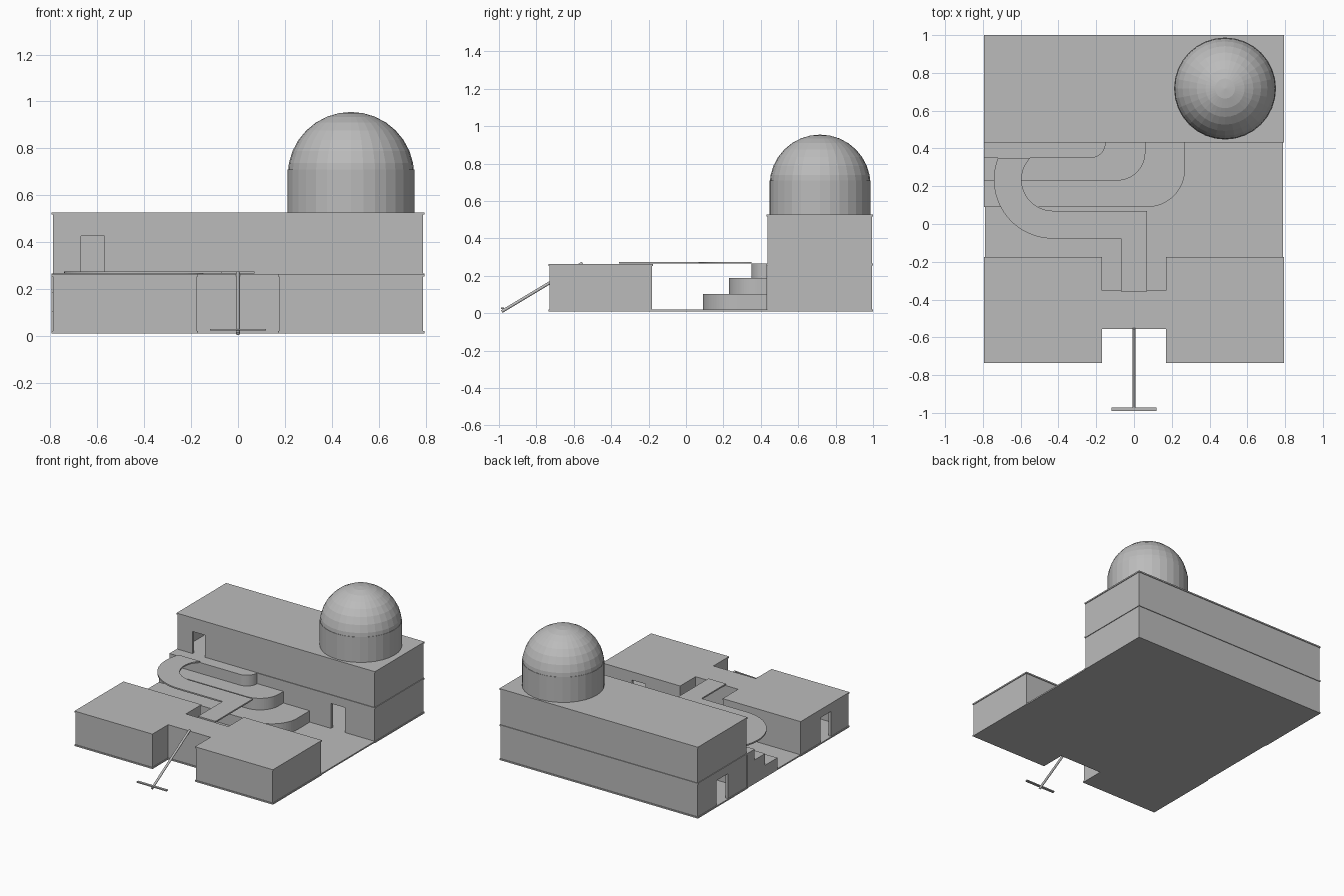
import bpy, bmesh, math
from mathutils import Vector

if "Cube" in bpy.data.objects:
    bpy.data.objects.remove(bpy.data.objects["Cube"])

stone = bpy.data.materials.new("plain grey")
stone.diffuse_color = (0.5, 0.5, 0.5, 1)
stone.use_nodes = True
stone.node_tree.nodes["Principled BSDF"].inputs["Base Color"].default_value = stone.diffuse_color


def finish(name, bm):
    bmesh.ops.recalc_face_normals(bm, faces=bm.faces)
    me = bpy.data.meshes.new(name)
    bm.to_mesh(me)
    bm.free()
    me.materials.append(stone)
    ob = bpy.data.objects.new(name, me)
    bpy.context.collection.objects.link(ob)
    return ob


def prism(name, pts, z0, z1):
    """Extrude a plan outline from z0 up to z1."""
    bm = bmesh.new()
    face = bm.faces.new([bm.verts.new((x, y, z0)) for x, y in pts])
    new = bmesh.ops.extrude_face_region(bm, geom=[face])["geom"]
    bmesh.ops.translate(bm, vec=(0, 0, z1 - z0),
                        verts=[v for v in new if isinstance(v, bmesh.types.BMVert)])
    return finish(name, bm)


def rect(x0, x1, y0, y1):
    return [(x0, y0), (x1, y0), (x1, y1), (x0, y1)]


def arc(cx, cy, r, a0, a1, n=16):
    return [(cx + r * math.cos(math.radians(a0 + (a1 - a0) * i / n)),
             cy + r * math.sin(math.radians(a0 + (a1 - a0) * i / n))) for i in range(n + 1)]


def cut(ob, cutter):
    cutter.hide_render = True
    cutter.hide_viewport = True
    mod = ob.modifiers.new("cut", "BOOLEAN")
    mod.operation = "DIFFERENCE"
    mod.solver = "EXACT"
    mod.object = cutter


def walls(name, outline, z0, z1, doors):
    """Hollow walls around an outline, with door openings."""
    ob = prism(name, outline(0), z0, z1)
    cut(ob, prism(name + "_room_cutter", outline(0.02), z0 - 0.05, z1 + 0.05))
    for i, (x0, x1, y0, y1, top) in enumerate(doors):
        cut(ob, prism(f"{name}_door_cutter_{i}", rect(x0, x1, y0, y1), z0 - 0.02, top))


def back_plan(t):
    return rect(-0.79 + t, 0.79 - t, 0.436 + t, 0.995 - t)


def front_plan(t):
    half = [(0.175 + t, -0.731 + t), (0.79 - t, -0.731 + t), (0.79 - t, -0.181 - t),
            (0.175 + t, -0.181 - t), (0.175 + t, -0.358 - t)]
    right = [(0.175 + t, -0.552 + t)] + half
    return right + [(-x, y) for x, y in reversed(right)]


LIP = -0.005

# Ground slabs
prism("back_floor", back_plan(LIP), 0.01, 0.02)
prism("front_floor", front_plan(LIP), 0.01, 0.02)
prism("courtyard_floor", [(-0.79, 0.431), (-0.79, -0.176), (-0.17, -0.176), (-0.17, -0.353),
                          (0.17, -0.353), (0.17, -0.176), (0.79, -0.176), (0.79, 0.431)],
      0.01, 0.02)

# Back building, two storeys
walls("lower_storey", back_plan, 0.02, 0.255,
      [(0.44, 0.55, 0.40, 0.48, 0.2), (-0.85, -0.75, 0.65, 0.78, 0.2)])
prism("upper_floor", back_plan(LIP), 0.255, 0.265)
walls("upper_storey", back_plan, 0.265, 0.517, [(-0.67, -0.57, 0.40, 0.48, 0.425)])
prism("back_roof", back_plan(LIP), 0.517, 0.527)

# Front building
walls("front_building", front_plan, 0.02, 0.253,
      [(0.45, 0.56, -0.22, -0.15, 0.2), (-0.85, -0.75, -0.53, -0.41, 0.2)])
prism("front_roof", front_plan(LIP), 0.253, 0.263)

# Stepped terraces with one rounded corner each
for i, (x1, y0, r, top) in enumerate([(0.27, 0.09, 0.2, 0.103),
                                      (0.06, 0.23, 0.15, 0.187),
                                      (-0.15, 0.35, 0.08, 0.265)]):
    prism(f"terrace_{i + 1}",
          [(-0.795, 0.434), (-0.795, y0)] + arc(x1 - r, y0 + r, r, -90, 0) + [(x1, 0.434)],
          0.02, top)

# Curved walkway from the front roof to the top terrace
cx, cy, r_in, r_out, end = -0.43, 0.235, 0.165, 0.312, 0.35
a_in = 180 - math.degrees(math.asin((end - cy) / r_in))
a_out = 180 - math.degrees(math.asin((end - cy) / r_out))
prism("walkway",
      [(-0.07, -0.357), (0.07, -0.357), (0.07, cy - r_in)]
      + arc(cx, cy, r_in, 270, a_in, 24) + arc(cx, cy, r_out, a_out, 270, 24)
      + [(-0.07, cy - r_out)], 0.265, 0.275)

# Round tower and dome
DX, DY, R = 0.482, 0.717, 0.27
bm = bmesh.new()
bmesh.ops.create_cone(bm, cap_ends=True, segments=32, radius1=R, radius2=R, depth=0.183)
bmesh.ops.translate(bm, vec=(DX, DY, 0.6185), verts=bm.verts)
finish("tower_drum", bm)
bm = bmesh.new()
bmesh.ops.create_uvsphere(bm, u_segments=32, v_segments=16, radius=R)
bmesh.ops.translate(bm, vec=(DX, DY, 0.685), verts=bm.verts)
bmesh.ops.bisect_plane(bm, geom=bm.verts[:] + bm.edges[:] + bm.faces[:],
                       plane_co=(0, 0, 0.69), plane_no=(0, 0, 1), clear_inner=True)
finish("dome", bm)

# Leaning pole with its foot bar
a, b = Vector((0, -0.985, 0.009)), Vector((0, -0.553, 0.268))
bm = bmesh.new()
bmesh.ops.create_cone(bm, cap_ends=True, segments=12, radius1=0.008, radius2=0.008,
                      depth=(b - a).length)
bmesh.ops.transform(bm, verts=bm.verts, matrix=(b - a).to_track_quat("Z", "Y").to_matrix().to_4x4())
bmesh.ops.translate(bm, vec=(a + b) / 2, verts=bm.verts)
finish("leaning_pole", bm)
prism("foot_bar", rect(-0.12, 0.12, -0.99, -0.972), 0.022, 0.03)
